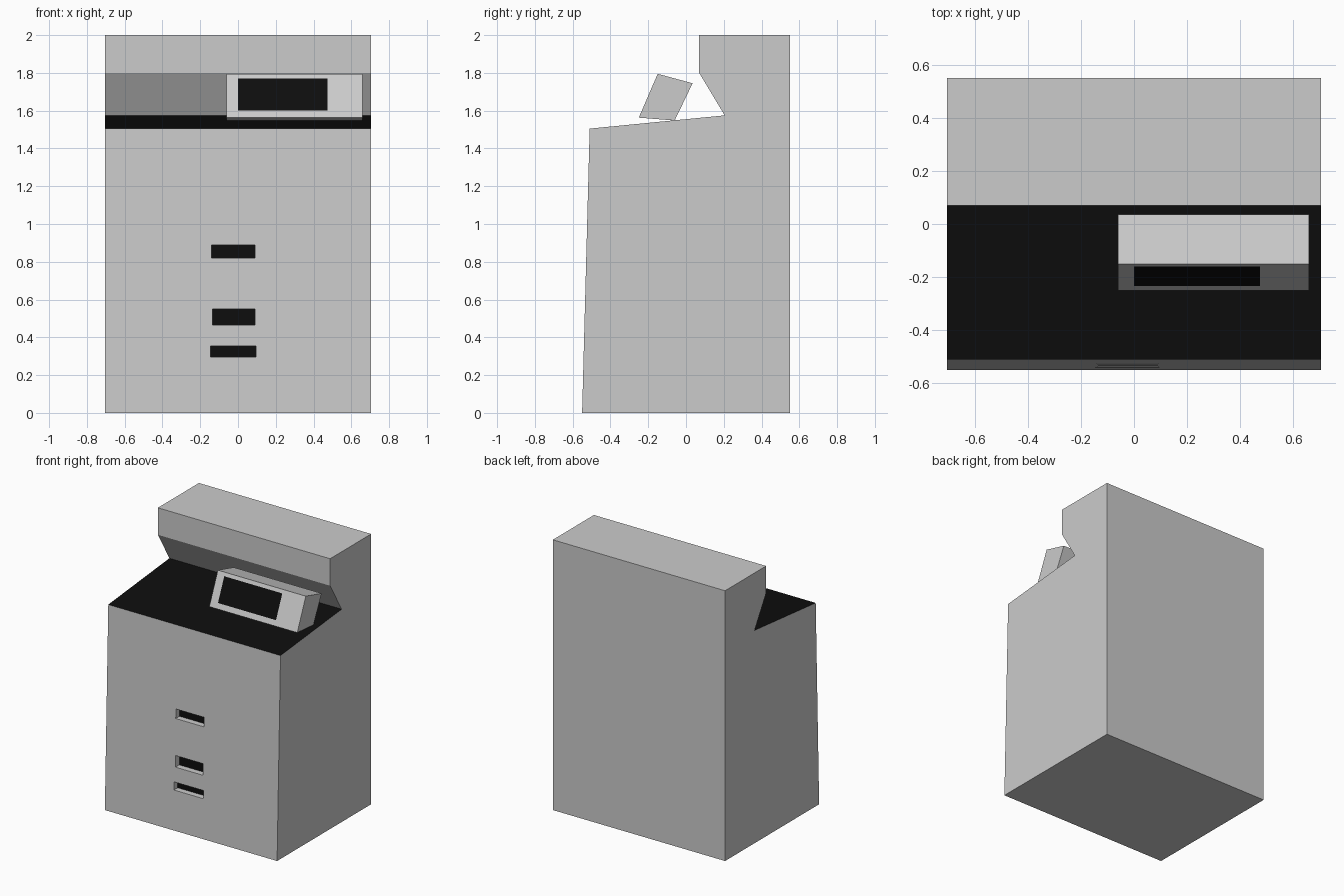
import bpy, bmesh

if "Cube" in bpy.data.objects:
    bpy.data.objects.remove(bpy.data.objects["Cube"])

black = bpy.data.materials.new("black")
black.diffuse_color = (0.004, 0.004, 0.004, 1)
black.use_nodes = True
black.node_tree.nodes["Principled BSDF"].inputs["Base Color"].default_value = black.diffuse_color


def prism(name, profile, x0, x1):
    """Extrude a (y, z) outline along x; slot 0 stays grey, slot 1 is black."""
    bm = bmesh.new()
    face = bm.faces.new([bm.verts.new((x0, y, z)) for y, z in profile])
    ext = bmesh.ops.extrude_face_region(bm, geom=[face])
    verts = [v for v in ext["geom"] if isinstance(v, bmesh.types.BMVert)]
    bmesh.ops.translate(bm, vec=(x1 - x0, 0, 0), verts=verts)
    bmesh.ops.recalc_face_normals(bm, faces=bm.faces)
    mesh = bpy.data.meshes.new(name)
    bm.to_mesh(mesh)
    bm.free()
    mesh.materials.append(None)
    mesh.materials.append(black)
    obj = bpy.data.objects.new(name, mesh)
    bpy.context.collection.objects.link(obj)
    return obj


def box(name, x0, x1, y0, y1, z0, z1):
    return prism(name, [(y0, z0), (y1, z0), (y1, z1), (y0, z1)], x0, x1)


# Cabinet with sloping front, black counter and raised back header
body = prism("cabinet", [(-0.55, 0), (0.55, 0), (0.55, 2), (0.07, 2),
                         (0.07, 1.8), (0.205, 1.575), (-0.51, 1.505)], -0.705, 0.705)
for p in body.data.polygons:
    if p.normal.z > 0.9 and p.center.z < 1.7:
        p.material_index = 1

# Recessed front slots with black backs
slots = [(-0.14, 0.09, 0.82, 0.89), (-0.135, 0.09, 0.465, 0.55), (-0.145, 0.095, 0.295, 0.355)]
for i, (x0, x1, z0, z1) in enumerate(slots, 1):
    back = -0.55 + 0.04 * (z0 + z1) / 2 / 1.505 + 0.045
    cutter = box(f"slot_cutter_{i}", x0, x1, -0.7, back, z0, z1)
    cutter.hide_render = True
    cutter.hide_set(True)
    mod = body.modifiers.new(f"slot_{i}", "BOOLEAN")
    mod.operation = "DIFFERENCE"
    mod.solver = "EXACT"
    mod.object = cutter
    panel = box(f"slot_back_{i}", x0, x1, back - 0.002, back + 0.002, z0, z1)
    for p in panel.data.polygons:
        p.material_index = 1

# Tilted display housing
display = prism("display", [(-0.25, 1.563), (-0.06, 1.548), (0.035, 1.745), (-0.15, 1.795)],
                -0.06, 0.66)

# Black screen cut into the front face of the display
bm = bmesh.new()
bm.from_mesh(display.data)
for co, no in [((0, 0, 0), (1, 0, 0)), ((0.475, 0, 0), (1, 0, 0)),
               ((0, 0, 1.6), (0, 0, 1)), ((0, 0, 1.77), (0, 0, 1))]:
    front = [f for f in bm.faces if f.normal.y < -0.7]
    geom = front + list({e for f in front for e in f.edges}) + list({v for f in front for v in f.verts})
    bmesh.ops.bisect_plane(bm, geom=geom, plane_co=co, plane_no=no)
for f in bm.faces:
    c = f.calc_center_median()
    if f.normal.y < -0.7 and 0 < c.x < 0.475 and 1.6 < c.z < 1.77:
        f.material_index = 1
bm.to_mesh(display.data)
bm.free()
